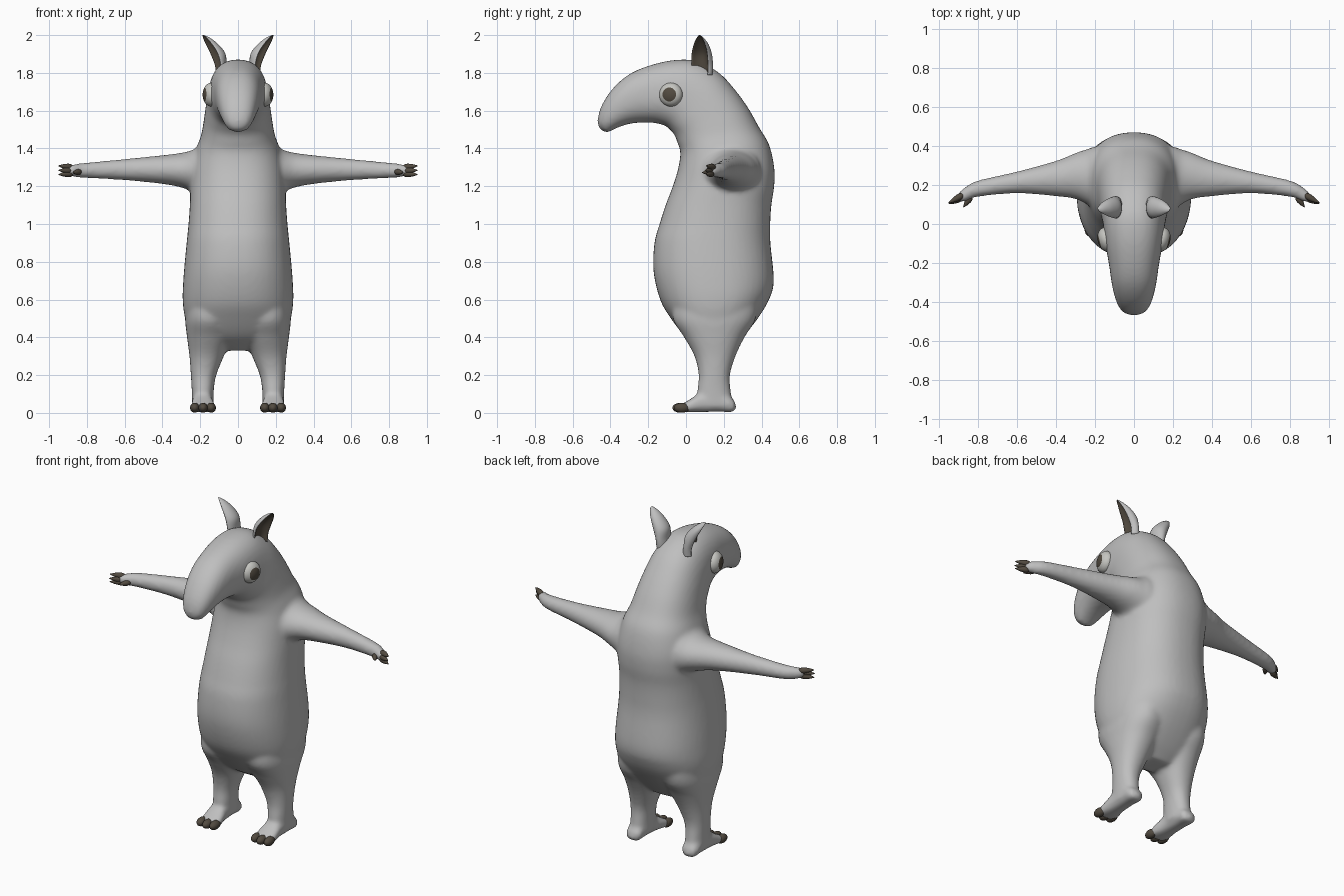
import bpy, bmesh, math
from mathutils import Vector, Matrix

if "Cube" in bpy.data.objects:
    bpy.data.objects.remove(bpy.data.objects["Cube"])


def material(name, rgb):
    m = bpy.data.materials.new(name)
    m.diffuse_color = (*rgb, 1)
    m.use_nodes = True
    m.node_tree.nodes["Principled BSDF"].inputs["Base Color"].default_value = m.diffuse_color
    return m


SKIN = material("grey skin", (0.52, 0.52, 0.52))
DARK = material("dark horn", (0.085, 0.07, 0.052))
EYE = material("eye white", (0.56, 0.56, 0.53))


def spline(rows, steps):
    """Catmull-Rom interpolation of rows of numbers."""
    out, n = [], len(rows)
    for i in range(n - 1):
        a, b, c, d = (rows[min(max(i + k, 0), n - 1)] for k in (-1, 0, 1, 2))
        for s in range(steps):
            t = s / steps
            out.append([0.5 * (2 * q + (r - p) * t + (2 * p - 5 * q + 4 * r - w) * t * t
                               + (3 * q - p - 3 * r + w) * t ** 3)
                        for p, q, r, w in zip(a, b, c, d)])
    return out + [list(rows[-1])]


def loft(bm, rows, ring, power=2.0, n=32, steps=6, side=1, shape=None):
    """Closed skin over interpolated sections; ring(row) gives centre and two half axes."""
    def squash(w):
        return math.copysign(abs(w) ** (2 / power), w)
    loops = []
    for row in spline(rows, steps):
        c, u, v = (Vector(x) for x in ring(row))
        loop = []
        for j in range(n):
            a = 2 * math.pi * j / n
            p, q = shape(a) if shape else (squash(math.cos(a)), squash(math.sin(a)))
            co = c + u * p + v * q
            loop.append(bm.verts.new((co.x * side, co.y, co.z)))
        loops.append(loop)
    grid = []
    for a, b in zip(loops, loops[1:]):
        for j in range(n):
            k = (j + 1) % n
            grid.append((j, bm.faces.new((a[j], a[k], b[k], b[j]))))
    caps = [bm.faces.new(loops[0]), bm.faces.new(loops[-1])]
    bmesh.ops.recalc_face_normals(bm, faces=[f for _, f in grid] + caps)
    return grid


def finish(bm, name, mats):
    me = bpy.data.meshes.new(name)
    for f in bm.faces:
        f.smooth = True
    bm.to_mesh(me)
    bm.free()
    for m in mats:
        me.materials.append(m)
    ob = bpy.data.objects.new(name, me)
    bpy.context.collection.objects.link(ob)
    return ob


# Torso, neck and snout: front y,z, back y,z, half width
TRUNK = [(.10, .33, .23, .33, .11), (0, .40, .30, .40, .245), (-.08, .50, .38, .50, .28),
         (-.137, .60, .44, .60, .293), (-.172, .75, .465, .70, .288), (-.167, .90, .447, .90, .272),
         (-.14, 1.0, .446, 1.0, .262), (-.108, 1.1, .452, 1.1, .255), (-.07, 1.2, .467, 1.2, .252),
         (-.04, 1.3, .467, 1.3, .245), (-.03, 1.38, .44, 1.42, .22), (-.045, 1.43, .388, 1.51, .195),
         (-.06, 1.47, .332, 1.61, .182), (-.085, 1.50, .26, 1.71, .172), (-.11, 1.52, .175, 1.80, .162),
         (-.15, 1.532, .06, 1.862, .152), (-.19, 1.537, -.06, 1.868, .142),
         (-.24, 1.537, -.19, 1.84, .127), (-.30, 1.53, -.30, 1.793, .115),
         (-.35, 1.515, -.385, 1.72, .1), (-.39, 1.497, -.445, 1.63, .08),
         (-.41, 1.487, -.468, 1.55, .056), (-.43, 1.487, -.46, 1.505, .022)]
# Legs: z, inner x, outer x, front y, back y
LEG = [(.62, .04, .27, -.06, .38), (.50, .02, .28, -.07, .37), (.40, .035, .27, -.01, .31),
       (.30, .075, .257, .045, .262), (.20, .115, .25, .067, .233), (.12, .128, .245, .06, .237),
       (.04, .13, .243, .06, .25)]
# Feet: y, x, z, half width, half height
FOOT = [(.264, .19, .035, .02, .012), (.245, .19, .04, .047, .036), (.18, .19, .06, .052, .054),
        (.08, .188, .055, .054, .051), (.02, .185, .037, .064, .034), (-.02, .185, .026, .063, .022),
        (-.035, .185, .026, .045, .011)]
# Arms: x, y, z, half depth, half height
ARM = [(.10, .25, 1.28, .13, .12), (.19, .237, 1.28, .16, .14), (.24, .242, 1.28, .142, .112),
       (.30, .246, 1.285, .118, .092), (.40, .233, 1.288, .091, .076), (.60, .213, 1.288, .056, .056),
       (.80, .181, 1.284, .042, .041), (.87, .150, 1.283, .036, .034), (.905, .133, 1.283, .02, .02)]

bm = bmesh.new()
loft(bm, TRUNK, lambda r: ((0, (r[0] + r[2]) / 2, (r[1] + r[3]) / 2), (r[4], 0, 0),
                           (0, (r[2] - r[0]) / 2, (r[3] - r[1]) / 2)), 2.3, 48)
for s in (1, -1):
    loft(bm, LEG, lambda r: (((r[1] + r[2]) / 2, (r[3] + r[4]) / 2, r[0]),
                             ((r[2] - r[1]) / 2, 0, 0), (0, (r[4] - r[3]) / 2, 0)), 2.2, side=s)
    loft(bm, FOOT, lambda r: ((r[1], r[0], r[2]), (r[3], 0, 0), (0, 0, r[4])), 2.5, side=s)
    loft(bm, ARM, lambda r: (r[:3], (0, r[3], 0), (0, 0, r[4])), side=s)
body = finish(bm, "body", [SKIN])

# Fuse the body into one smooth skin
bpy.context.view_layer.objects.active = body
body.select_set(True)
fuse = body.modifiers.new("fuse", 'REMESH')
fuse.mode, fuse.voxel_size, fuse.use_smooth_shade = 'VOXEL', 0.012, True
soft = body.modifiers.new("soften", 'SMOOTH')
soft.factor, soft.iterations = 0.5, 8
for name in ("fuse", "soften"):
    bpy.ops.object.modifier_apply(modifier=name)

# Ears: x, y, z, half width, half depth, with a scooped dark inside
EAR = [(.09, .085, 1.79, .036, .055), (.095, .085, 1.84, .034, .058), (.11, .083, 1.90, .044, .054),
       (.14, .08, 1.95, .037, .040), (.168, .075, 1.985, .021, .019), (.184, .072, 2.0, .004, .004)]
OPEN, HALF = math.radians(-30), math.radians(62)


def ear_shape(a):
    d = (a - OPEN + math.pi) % (2 * math.pi) - math.pi
    along, across = math.cos(d), math.sin(d)
    if abs(d) < HALF:
        rim = math.cos(HALF)
        along = rim - 0.85 * (along - rim) / (1 - rim)
    return (along * math.cos(OPEN) - across * math.sin(OPEN),
            along * math.sin(OPEN) + across * math.cos(OPEN))


for s, tag in ((1, "right"), (-1, "left")):
    bm = bmesh.new()
    n = 36
    for j, f in loft(bm, EAR, lambda r: (r[:3], (r[3], 0, 0), (0, r[4], 0)), n=n, side=s, shape=ear_shape):
        d = (2 * math.pi * (j + .5) / n - OPEN + math.pi) % (2 * math.pi) - math.pi
        f.material_index = int(abs(d) < HALF)
    finish(bm, tag + "_ear", [SKIN, DARK])

    # Eye: flattened ball whose pole cap is the pupil
    bm = bmesh.new()
    bmesh.ops.create_uvsphere(bm, u_segments=32, v_segments=20, radius=1)
    for f in bm.faces:
        f.material_index = int(f.calc_center_median().z > 0.81)
    turn = Vector((s, -0.25, 0.02)).to_track_quat('Z', 'Y').to_matrix().to_4x4()
    bmesh.ops.transform(bm, verts=bm.verts, matrix=Matrix.Translation((s * .142, -.08, 1.685)) @ turn
                        @ Matrix.Diagonal((.063, .063, .044, 1)))
    finish(bm, tag + "_eye", [EYE, DARK])

    # Toe nails
    bm = bmesh.new()
    for x, y in ((.142, -.022), (.185, -.03), (.229, -.022)):
        bmesh.ops.create_uvsphere(bm, u_segments=16, v_segments=12, radius=1,
                                  matrix=Matrix.Translation((s * x, y, .027))
                                  @ Matrix.Diagonal((.025, .042, .026, 1)))
    finish(bm, tag + "_toe_nails", [DARK])

    # Finger claws: base, tip, radius
    bm = bmesh.new()
    for base, tip, r in (((.875, .150, 1.300), (.950, .108, 1.308), .017),
                         ((.880, .135, 1.283), (.950, .103, 1.284), .016),
                         ((.875, .140, 1.266), (.950, .108, 1.262), .017),
                         ((.835, .140, 1.276), (.874, .086, 1.272), .016)):
        a, b = Vector(base), Vector(tip)
        axis = (b - a).normalized()
        u = axis.cross(Vector((0, 0, 1))).normalized()
        v = axis.cross(u)
        loft(bm, [(0, .6), (.25, 1), (.65, .7), (1, .12)],
             lambda t: (a.lerp(b, t[0]), u * r * t[1], v * r * t[1]), n=12, steps=3, side=s)
    finish(bm, tag + "_finger_claws", [DARK])
